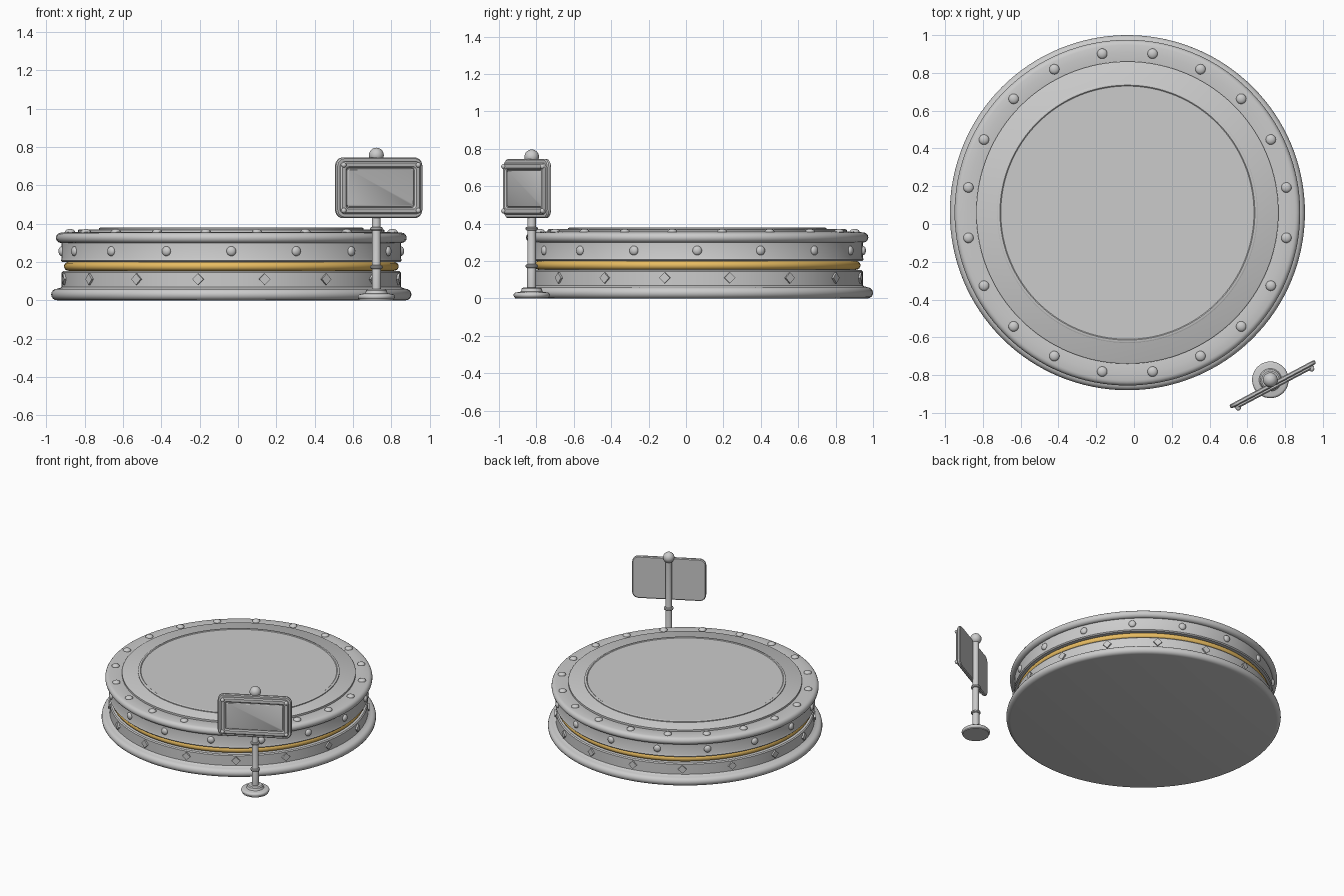
import bpy, bmesh, math
from mathutils import Matrix, Vector

if "Cube" in bpy.data.objects:
    bpy.data.objects.remove(bpy.data.objects["Cube"])

CENTRE = Vector((-0.035, 0.06, 0))
POLE = Vector((0.722, -0.825, 0))
SIGN_TURN = math.radians(28)


def finish(name, bm, matrix=None, colour=None, smooth=True):
    bmesh.ops.recalc_face_normals(bm, faces=bm.faces)
    me = bpy.data.meshes.new(name)
    bm.to_mesh(me)
    bm.free()
    ob = bpy.data.objects.new(name, me)
    bpy.context.collection.objects.link(ob)
    if matrix:
        ob.matrix_world = matrix
    if colour:
        mat = bpy.data.materials.new(name)
        mat.diffuse_color = colour
        mat.use_nodes = True
        mat.node_tree.nodes["Principled BSDF"].inputs["Base Color"].default_value = mat.diffuse_color
        me.materials.append(mat)
    if smooth:
        bpy.ops.object.select_all(action='DESELECT')
        ob.select_set(True)
        bpy.context.view_layer.objects.active = ob
        bpy.ops.object.shade_smooth_by_angle(angle=math.radians(35))
    return ob


def arc(r, z, rad, a0, a1, n=8):
    angles = [math.radians(a0 + (a1 - a0) * i / n) for i in range(n + 1)]
    return [(r + rad * math.cos(a), z + rad * math.sin(a)) for a in angles]


def lathe(name, profile, loc, segs=96, closed=False, colour=None):
    bm = bmesh.new()
    rings = []
    for r, z in profile:
        if r < 1e-6:
            rings.append([bm.verts.new((0, 0, z))] * segs)
        else:
            rings.append([bm.verts.new((r * math.cos(t), r * math.sin(t), z))
                          for t in (2 * math.pi * i / segs for i in range(segs))])
    pairs = list(zip(rings, rings[1:])) + ([(rings[-1], rings[0])] if closed else [])
    for a, b in pairs:
        for i in range(segs):
            j = (i + 1) % segs
            bm.faces.new(list(dict.fromkeys([a[i], a[j], b[j], b[i]])))
    return finish(name, bm, Matrix.Translation(loc), colour)


def studs(name, count, offset, radius, z, scale, diamond=False):
    # ring of studs: local x points outwards
    bm = bmesh.new()
    for i in range(count):
        a = math.radians(offset) + 2 * math.pi * i / count
        m = Matrix.Rotation(a, 4, 'Z') @ Matrix.Translation((radius, 0, z))
        if diamond:
            m = m @ Matrix.Rotation(math.pi / 4, 4, 'X') @ Matrix.Diagonal((*scale, 1))
            bmesh.ops.create_cube(bm, size=1, matrix=m)
        else:
            m = m @ Matrix.Diagonal((*scale, 1))
            bmesh.ops.create_uvsphere(bm, u_segments=16, v_segments=10, radius=1, matrix=m)
    return finish(name, bm, Matrix.Translation(CENTRE), smooth=not diamond)


def round_rect(hw, hh, rad, n=6):
    pts = []
    for k, (sx, sz) in enumerate([(1, 1), (-1, 1), (-1, -1), (1, -1)]):
        pts += arc(sx * (hw - rad), sz * (hh - rad), rad, 90 * k, 90 * k + 90, n)
    return pts


def panel(name, loops, matrix, capped=True):
    # loops: (half width, half height, corner radius, local y), joined in order
    bm = bmesh.new()
    rings = [[bm.verts.new((x, y, z)) for x, z in round_rect(w, h, r)] for w, h, r, y in loops]
    pairs = list(zip(rings, rings[1:])) + ([] if capped else [(rings[-1], rings[0])])
    for a, b in pairs:
        for i in range(len(a)):
            j = (i + 1) % len(a)
            bm.faces.new((a[i], a[j], b[j], b[i]))
    if capped:
        bm.faces.new(rings[0])
        bm.faces.new(rings[-1])
    return finish(name, bm, matrix)


# Round stand: rounded foot, two bands with a groove between, rounded top rim
lathe("platform_body",
      [(0, 0)] + arc(0.91, 0.03, 0.03, -90, 90) +
      [(0.89, 0.066), (0.885, 0.07), (0.885, 0.145), (0.878, 0.152), (0.85, 0.152), (0.85, 0.2),
       (0.883, 0.2), (0.89, 0.207), (0.885, 0.22), (0.885, 0.3)] +
      arc(0.888, 0.326, 0.027, -90, 90) +
      [(0.85, 0.357), (0.80, 0.352), (0.80, 0.366), (0.794, 0.37), (0, 0.37)], CENTRE, 128)
lathe("gold_band", arc(0.85, 0.177, 0.023, 0, 337.5, 15), CENTRE, 128, True, (0.8, 0.5, 0.12, 1))
lathe("deck_disc", [(0.69, 0.369), (0.69, 0.376), (0.685, 0.379), (0.675, 0.379),
                    (0.67, 0.375), (0, 0.375)], CENTRE, 128)

# Studs
studs("rim_rivets", 20, 9, 0.852, 0.356, (0.027, 0.027, 0.016))
studs("upper_band_rivets", 16, 0, 0.886, 0.256, (0.016, 0.025, 0.025))
studs("lower_band_diamonds", 16, 11.25, 0.886, 0.11, (0.02, 0.042, 0.042), True)

# Sign post: foot, shaft, collars, ball finial
lathe("post_foot", [(0, 0), (0.09, 0)] + arc(0.083, 0.018, 0.014, -60, 90) +
      [(0.06, 0.036), (0.056, 0.042), (0.054, 0.052), (0.046, 0.058), (0, 0.058)], POLE, 40)
lathe("post_shaft", [(0, 0.05), (0.024, 0.05), (0.024, 0.175), (0.022, 0.18),
                     (0.022, 0.74), (0, 0.74)], POLE, 24)
for n, z in (("lower", 0.173), ("upper", 0.373)):
    lathe(n + "_post_collar", arc(0.024, z, 0.01, 0, 315, 7), POLE, 24, True)
lathe("post_finial", arc(0, 0.757, 0.039, -90, 90, 14), POLE, 28)

# Sign board with raised frame, screen and corner rivets; local -y faces outward
S = Matrix.Translation(POLE + Vector((0, 0, 0.587))) @ Matrix.Rotation(SIGN_TURN, 4, 'Z')
panel("sign_back", [(0.249, 0.152, 0.04, -0.015), (0.255, 0.158, 0.045, -0.02),
                    (0.255, 0.158, 0.045, -0.032), (0.249, 0.152, 0.04, -0.038)], S)
panel("sign_frame", [(0.236, 0.138, 0.032, -0.034), (0.236, 0.138, 0.032, -0.046),
                     (0.228, 0.130, 0.027, -0.053), (0.208, 0.110, 0.016, -0.053),
                     (0.200, 0.102, 0.012, -0.046), (0.200, 0.102, 0.012, -0.034)], S, False)
panel("sign_screen", [(0.196, 0.098, 0.012, -0.034), (0.196, 0.098, 0.012, -0.044),
                      (0.192, 0.094, 0.010, -0.047)], S)
bm = bmesh.new()
for sx in (-1, 1):
    for sz in (-1, 1):
        bmesh.ops.create_uvsphere(bm, u_segments=14, v_segments=8, radius=0.014,
                                  matrix=Matrix.Translation((sx * 0.22, -0.052, sz * 0.119)))
finish("sign_rivets", bm, S)
